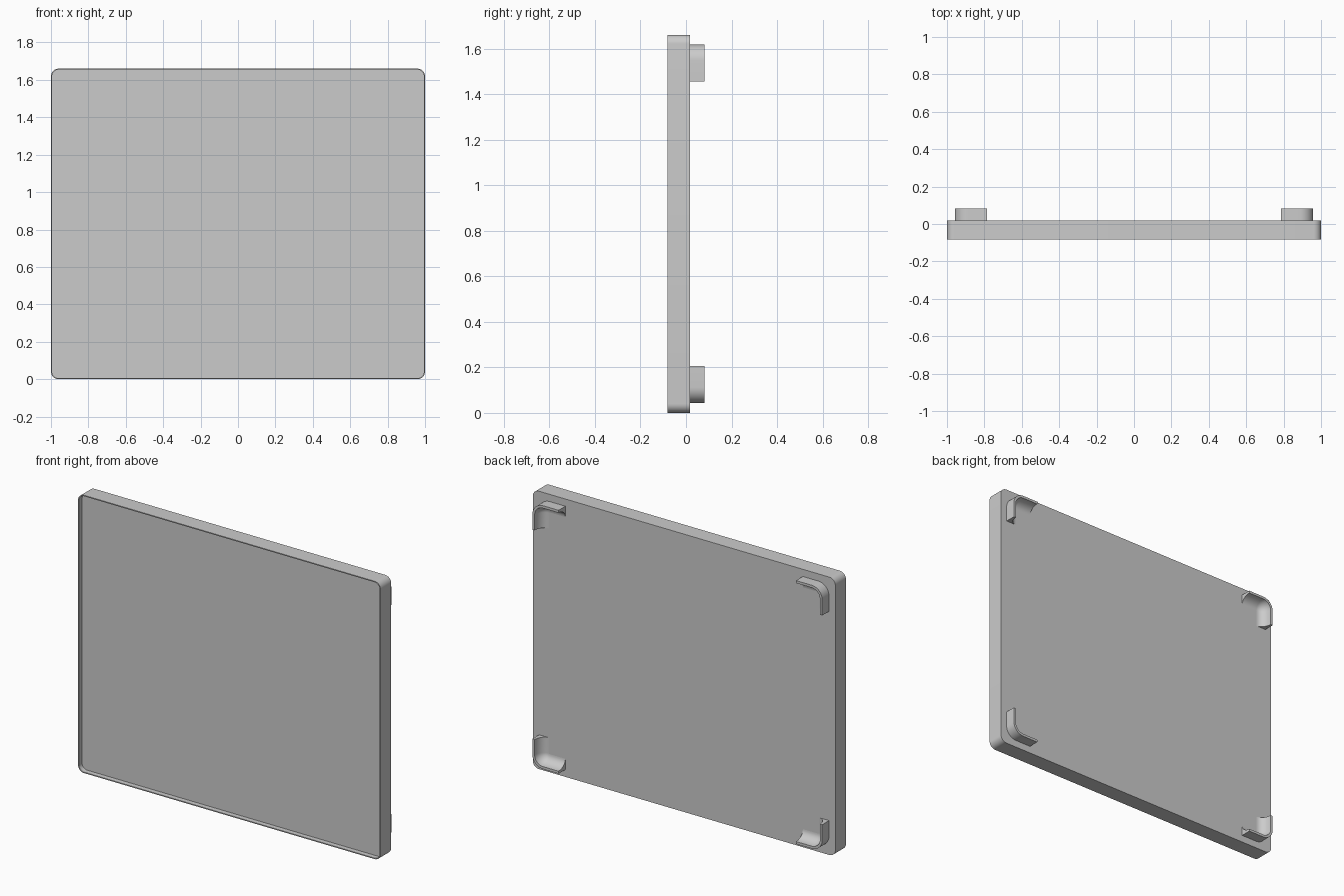
import bpy, bmesh, math

WIDTH, HEIGHT = 2.0, 1.66
FRONT, BACK, TIP = -0.082, 0.018, 0.082   # y of rim, panel back, bracket tips
RIM, RECESS = 0.006, 0.03                 # rim thickness and recess depth

cube = bpy.data.objects.get("Cube")
if cube:
    bpy.data.objects.remove(cube, do_unlink=True)

grey = bpy.data.materials.new("plain grey")
grey.use_nodes = True
colour = (0.6, 0.6, 0.6, 1)
grey.diffuse_color = colour
grey.node_tree.nodes["Principled BSDF"].inputs["Base Color"].default_value = colour


def finish(name, bm):
    bmesh.ops.recalc_face_normals(bm, faces=bm.faces)
    mesh = bpy.data.meshes.new(name)
    bm.to_mesh(mesh)
    bm.free()
    mesh.materials.append(grey)
    obj = bpy.data.objects.new(name, mesh)
    bpy.context.collection.objects.link(obj)
    bpy.ops.object.select_all(action='DESELECT')
    obj.select_set(True)
    bpy.context.view_layer.objects.active = obj
    bpy.ops.object.shade_smooth_by_angle(angle=math.radians(35))
    return obj


def bridge(bm, a, b, closed):
    n = len(a)
    for i in range(n if closed else n - 1):
        j = (i + 1) % n
        bm.faces.new((a[i], a[j], b[j], b[i]))


def rounded_rect(bm, inset, y, radius=0.04, steps=10):
    r = radius - inset
    cx, cz = WIDTH / 2 - radius, HEIGHT / 2 - radius
    loop = []
    for k, (sx, sz) in enumerate([(1, 1), (-1, 1), (-1, -1), (1, -1)]):
        for i in range(steps + 1):
            a = math.pi / 2 * (k + i / steps)
            loop.append(bm.verts.new((sx * cx + r * math.cos(a), y,
                                      HEIGHT / 2 + sz * cz + r * math.sin(a))))
    return loop


# Shallow tray, open to the front with a thin rim
bm = bmesh.new()
loops = [rounded_rect(bm, 0, BACK), rounded_rect(bm, 0, FRONT),
         rounded_rect(bm, RIM, FRONT), rounded_rect(bm, RIM, FRONT + RECESS)]
for a, b in zip(loops, loops[1:]):
    bridge(bm, a, b, True)
bm.faces.new(loops[0])
bm.faces.new(loops[-1])
finish("tray_panel", bm)


# Corner bracket: a thin lip with a concave foot, swept round the corner
def bracket(name, sx, sz, wall=0.015, foot=0.05, radius=0.07, steps=10):
    profile = [(0, BACK), (0, TIP)]
    for i in range(steps + 1):
        a = math.pi / 2 * i / steps
        profile.append((wall + foot * (1 - math.cos(a)),
                        TIP - (TIP - BACK) * math.sin(a)))
    cx, cz = 0.958 - radius, HEIGHT / 2 - 0.043 - radius
    bm = bmesh.new()
    rows = []
    for d, y in profile:
        r = radius - d
        path = [(cx + r, HEIGHT / 2 - 0.205)]
        for i in range(steps + 1):
            a = math.pi / 2 * i / steps
            path.append((cx + r * math.cos(a), cz + r * math.sin(a)))
        path.append((0.785, cz + r))
        rows.append([bm.verts.new((sx * x, y, HEIGHT / 2 + sz * z)) for x, z in path])
    for a, b in zip(rows, rows[1:] + rows[:1]):
        bridge(bm, a, b, False)
    for end in (0, -1):
        bm.faces.new([row[end] for row in rows])
    finish(name, bm)


for vertical, sz in (("upper", 1), ("lower", -1)):
    for side, sx in (("left", 1), ("right", -1)):
        bracket(f"{vertical}_{side}_bracket", sx, sz)
